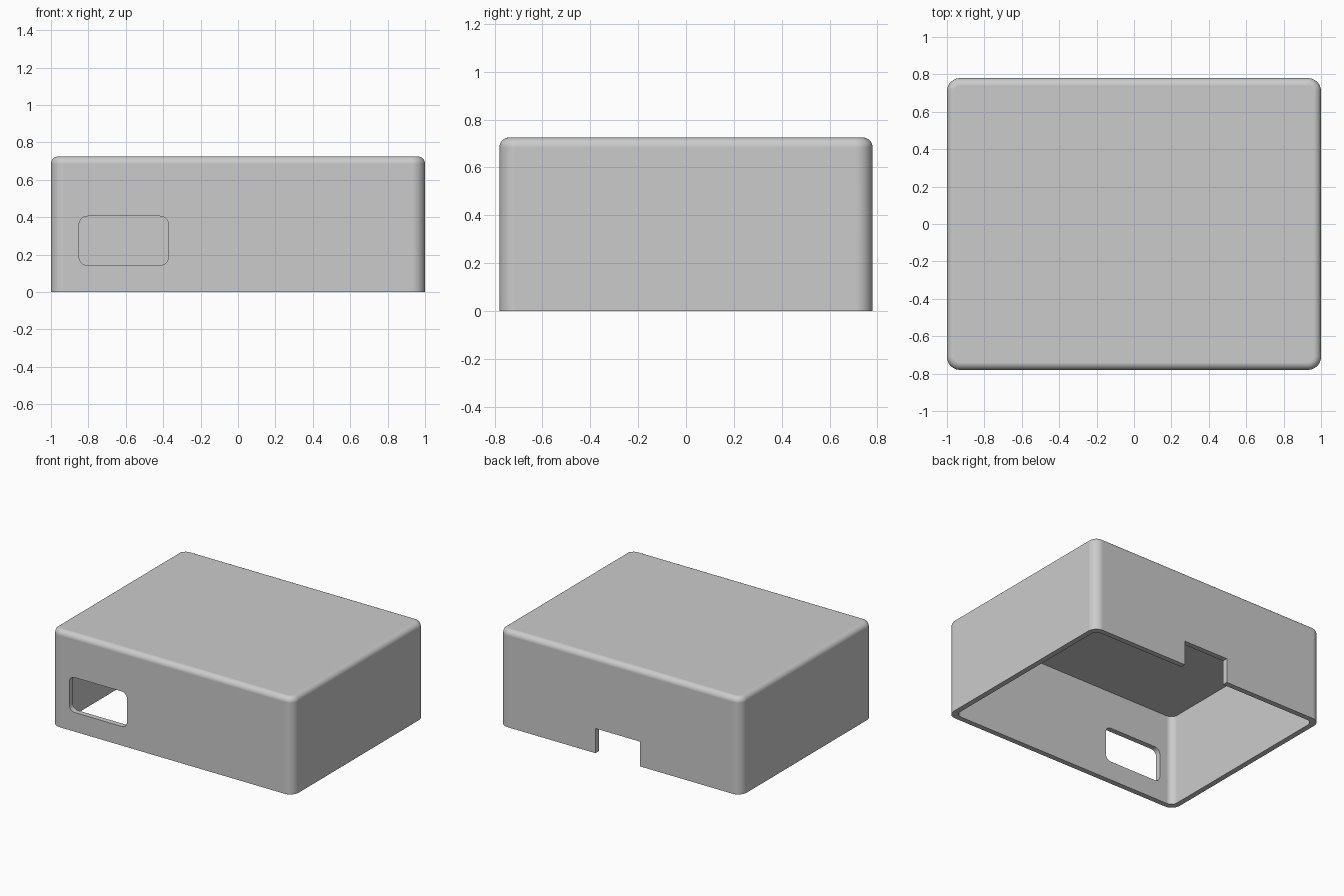
import bpy
import bmesh
from math import radians
from mathutils import Vector

cube = bpy.data.objects.get("Cube")
if cube:
    bpy.data.objects.remove(cube, do_unlink=True)

HALF_X, HALF_Y, HEIGHT, WALL = 1.0, 0.78, 0.725, 0.04

grey = bpy.data.materials.new("light grey plastic")
grey.use_nodes = True
COLOUR = (0.6, 0.6, 0.6, 1)
grey.diffuse_color = COLOUR
grey.node_tree.nodes["Principled BSDF"].inputs["Base Color"].default_value = COLOUR


def bevel(bm, edges, radius):
    bmesh.ops.bevel(bm, geom=edges, offset=radius, offset_type='OFFSET',
                    segments=8, profile=0.5, affect='EDGES')


def rounded_box(name, low, high, axis=2, radius=0.0, top_radius=0.0):
    """Box between two corners; edges along the axis and the top rim are rounded."""
    low, high = Vector(low), Vector(high)
    bm = bmesh.new()
    bmesh.ops.create_cube(bm, size=1)
    for v in bm.verts:
        v.co = Vector(low[i] if v.co[i] < 0 else high[i] for i in range(3))
    if radius:
        along = [e for e in bm.edges
                 if abs((e.verts[0].co - e.verts[1].co).normalized()[axis]) > 0.9]
        bevel(bm, along, radius)
    if top_radius:
        rim = [e for e in bm.edges if all(v.co.z > high.z - 1e-5 for v in e.verts)]
        bevel(bm, rim, top_radius)
    bmesh.ops.recalc_face_normals(bm, faces=bm.faces)
    mesh = bpy.data.meshes.new(name)
    bm.to_mesh(mesh)
    bm.free()
    mesh.materials.append(grey)
    obj = bpy.data.objects.new(name, mesh)
    bpy.context.collection.objects.link(obj)
    return obj


# Outer shell, open at the bottom
shell = rounded_box("enclosure_cover", (-HALF_X, -HALF_Y, 0), (HALF_X, HALF_Y, HEIGHT),
                    radius=0.07, top_radius=0.04)
inner_x, inner_y = HALF_X - WALL, HALF_Y - WALL

cutters = [
    # Hollow interior
    rounded_box("cavity_cutter", (-inner_x, -inner_y, -0.2),
                (inner_x, inner_y, HEIGHT - WALL), radius=0.05),
    # Rounded window in the front wall
    rounded_box("window_cutter", (-0.85, -HALF_Y - 0.1, 0.143),
                (-0.372, -HALF_Y + 0.1, 0.405), axis=1, radius=0.045),
    # Cable notch in the lower edge of the back wall
    rounded_box("notch_cutter", (-0.167, HALF_Y - 0.1, -0.1),
                (0.203, HALF_Y + 0.1, 0.185)),
]

bpy.ops.object.select_all(action='DESELECT')
shell.select_set(True)
bpy.context.view_layer.objects.active = shell
for cutter in cutters:
    cutter.hide_render = True
    mod = shell.modifiers.new(cutter.name, 'BOOLEAN')
    mod.operation = 'DIFFERENCE'
    mod.solver = 'EXACT'
    mod.object = cutter
    bpy.ops.object.modifier_apply(modifier=mod.name)
    bpy.data.objects.remove(cutter, do_unlink=True)

# Smooth fillets beside flat walls
bpy.ops.object.shade_smooth_by_angle(angle=radians(30))
weighted = shell.modifiers.new("flat_wall_normals", 'WEIGHTED_NORMAL')
weighted.keep_sharp = True
